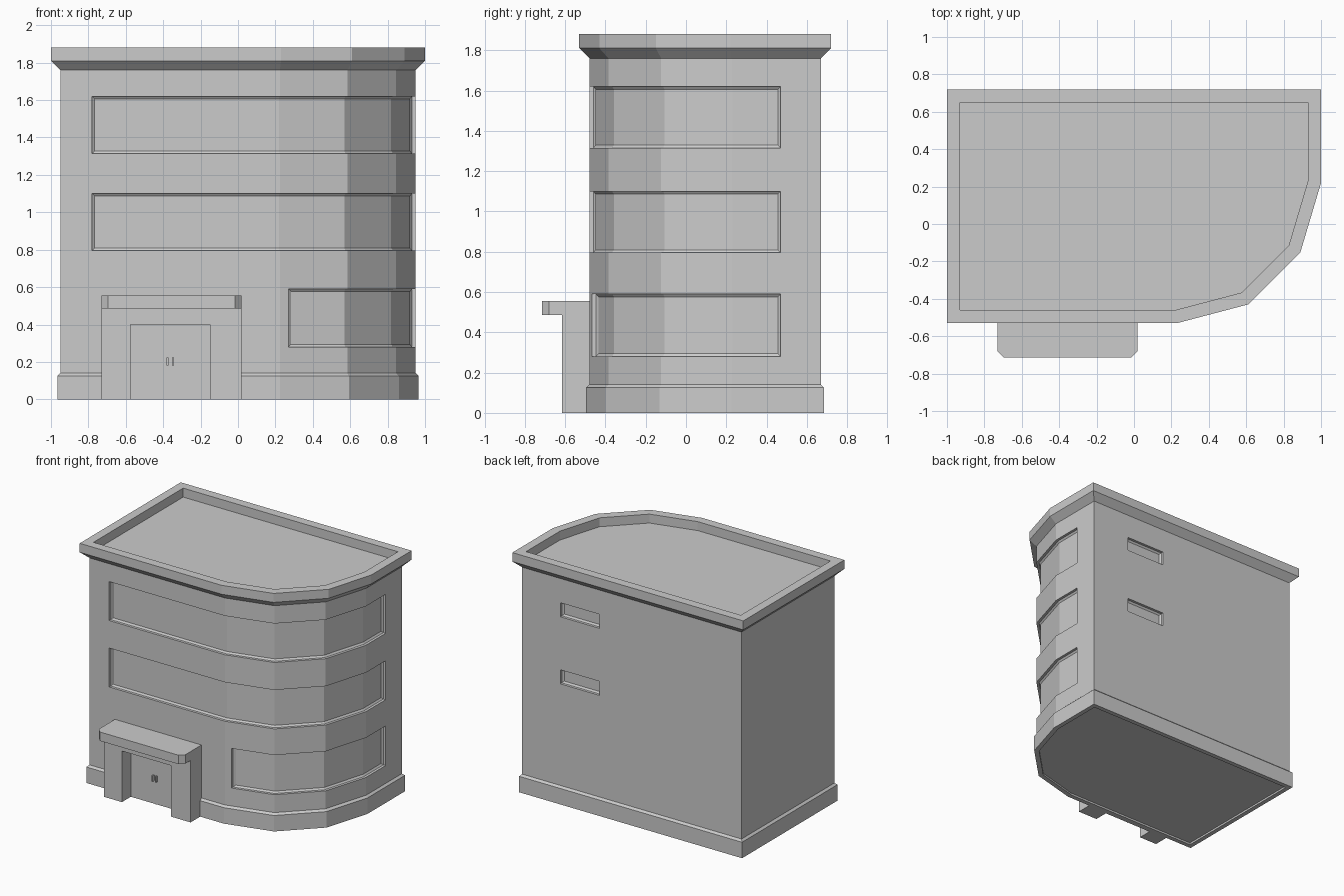
import bpy, bmesh
from mathutils import Vector

cube = bpy.data.objects.get("Cube")
if cube:
    bpy.data.objects.remove(cube, do_unlink=True)

concrete = bpy.data.materials.new("pale grey concrete")
concrete.use_nodes = True
GREY = (0.6, 0.6, 0.6, 1)
concrete.diffuse_color = GREY
concrete.node_tree.nodes["Principled BSDF"].inputs["Base Color"].default_value = GREY

# Cornice footprint, counter-clockwise from the back corner
FOOT = [Vector(p) for p in ((-1, .72), (-1, -.53), (.23, -.53), (.61, -.43),
                            (.89, -.15), (1, .22), (1, .72))]


def outline(d):
    """Footprint moved inward by d with mitred corners."""
    pts = []
    for i, p in enumerate(FOOT):
        a = (p - FOOT[i - 1]).normalized()
        b = (FOOT[(i + 1) % len(FOOT)] - p).normalized()
        na, nb = Vector((-a.y, a.x)), Vector((-b.y, b.x))
        pts.append(p + (na + nb) * d / (1 + na.dot(nb)))
    return pts


def loft(name, loops, closed=False):
    """Join equal loops of points; cap the ends or close into a ring."""
    bm = bmesh.new()
    rings = [[bm.verts.new(p) for p in loop] for loop in loops]
    pairs = list(zip(rings, rings[1:]))
    if closed:
        pairs.append((rings[-1], rings[0]))
    else:
        bm.faces.new(rings[0])
        bm.faces.new(rings[-1])
    for low, high in pairs:
        for i in range(len(low)):
            bm.faces.new((low[i - 1], low[i], high[i], high[i - 1]))
    bmesh.ops.recalc_face_normals(bm, faces=bm.faces)
    mesh = bpy.data.meshes.new(name)
    bm.to_mesh(mesh)
    bm.free()
    mesh.materials.append(concrete)
    obj = bpy.data.objects.new(name, mesh)
    bpy.context.collection.objects.link(obj)
    return obj


def storey(name, profile, closed=False):
    """Sweep (inset, height) pairs around the footprint."""
    return loft(name, [[(p.x, p.y, z) for p in outline(d)] for d, z in profile], closed)


def box(name, x0, x1, y0, y1, z0, z1):
    return loft(name, [[(x0, y, z0), (x1, y, z0), (x1, y, z1), (x0, y, z1)] for y in (y0, y1)])


# Main shell
storey("plinth", [(.07, .015), (.07, 0), (.034, 0), (.034, .125), (.05, .14)])
walls = storey("walls", [(.05, .13), (.05, 1.76), (.07, 1.79)])
storey("cornice_parapet", [(.05, 1.76), (0, 1.81), (0, 1.88), (.07, 1.88),
                           (.07, 1.80), (.1, 1.78)], closed=True)
storey("roof_deck", [(.06, 1.78), (.06, 1.81)])


# Window recesses: straight reveal, then a sloped frame to the pane
def wrap_path(start_x, edge):
    def path(d, inset):
        o = outline(d)
        a, b = o[edge], o[edge + 1]
        start = a.lerp(b, (start_x + inset - a.x) / (b.x - a.x))
        return [start] + o[edge + 1:6] + [Vector((o[5].x, .47 - inset))]
    return path


def back_path(d, inset):
    y = outline(d)[0].y
    return [Vector((.62 - inset, y)), Vector((.28 + inset, y))]


def cut_window(path, z0, z1):
    loops = []
    for d, inset in ((.02, 0), (.07, 0), (.08, .014)):
        pts = path(d, inset)
        loops.append([(p.x, p.y, z0 + inset) for p in pts] +
                     [(p.x, p.y, z1 - inset) for p in reversed(pts)])
    cutter = loft("window_cutter", loops)
    # Split the bent caps into one flat quad per wall facet
    bm = bmesh.new()
    bm.from_mesh(cutter.data)
    n = len(loops[0])
    bmesh.ops.delete(bm, geom=[f for f in bm.faces if len(f.verts) == n and n > 4],
                     context='FACES_ONLY')
    bm.verts.ensure_lookup_table()
    if n > 4:
        for base in (0, 2 * n):
            for i in range(n // 2 - 1):
                bm.faces.new([bm.verts[base + k] for k in (i, i + 1, n - 2 - i, n - 1 - i)])
    bmesh.ops.recalc_face_normals(bm, faces=bm.faces)
    bm.to_mesh(cutter.data)
    bm.free()
    cutter.hide_render = True
    mod = walls.modifiers.new("window", 'BOOLEAN')
    mod.object, mod.operation, mod.solver = cutter, 'DIFFERENCE', 'EXACT'
    bpy.context.view_layer.objects.active = walls
    bpy.ops.object.modifier_apply(modifier=mod.name)
    bpy.data.objects.remove(cutter, do_unlink=True)


for z in (.795, 1.315):
    cut_window(wrap_path(-.78, 1), z, z + .305)
cut_window(wrap_path(.27, 2), .28, .59)
for z in (.935, 1.46):
    cut_window(back_path, z, z + .11)

# Entrance portal with a chamfered canopy
LEFT, RIGHT = -.73, .02
JAMB_L, JAMB_R, HEAD = -.575, -.15, .4
portal = [(LEFT, 0), (JAMB_L, 0), (JAMB_L, HEAD), (JAMB_R, HEAD),
          (JAMB_R, 0), (RIGHT, 0), (RIGHT, .485), (LEFT, .485)]
loft("entrance_portal", [[(x, y, z) for x, z in portal] for y in (-.615, -.47)])
c = .035
canopy = [(LEFT, -.47), (LEFT, -.715 + c), (LEFT + c, -.715),
          (RIGHT - c, -.715), (RIGHT, -.715 + c), (RIGHT, -.47)]
loft("entrance_canopy", [[(x, y, z) for x, y in canopy] for z in (.485, .555)])

# Double door
MID = (JAMB_L + JAMB_R) / 2
box("door_panel", JAMB_L, JAMB_R, -.505, -.48, 0, HEAD)
box("door_centre_strip", MID - .003, MID + .003, -.509, -.5, 0, .385)
for side, name in ((-1, "right_door_handle"), (1, "left_door_handle")):
    x = MID + side * .014
    box(name, x - .005, x + .005, -.525, -.5, .18, .225)
